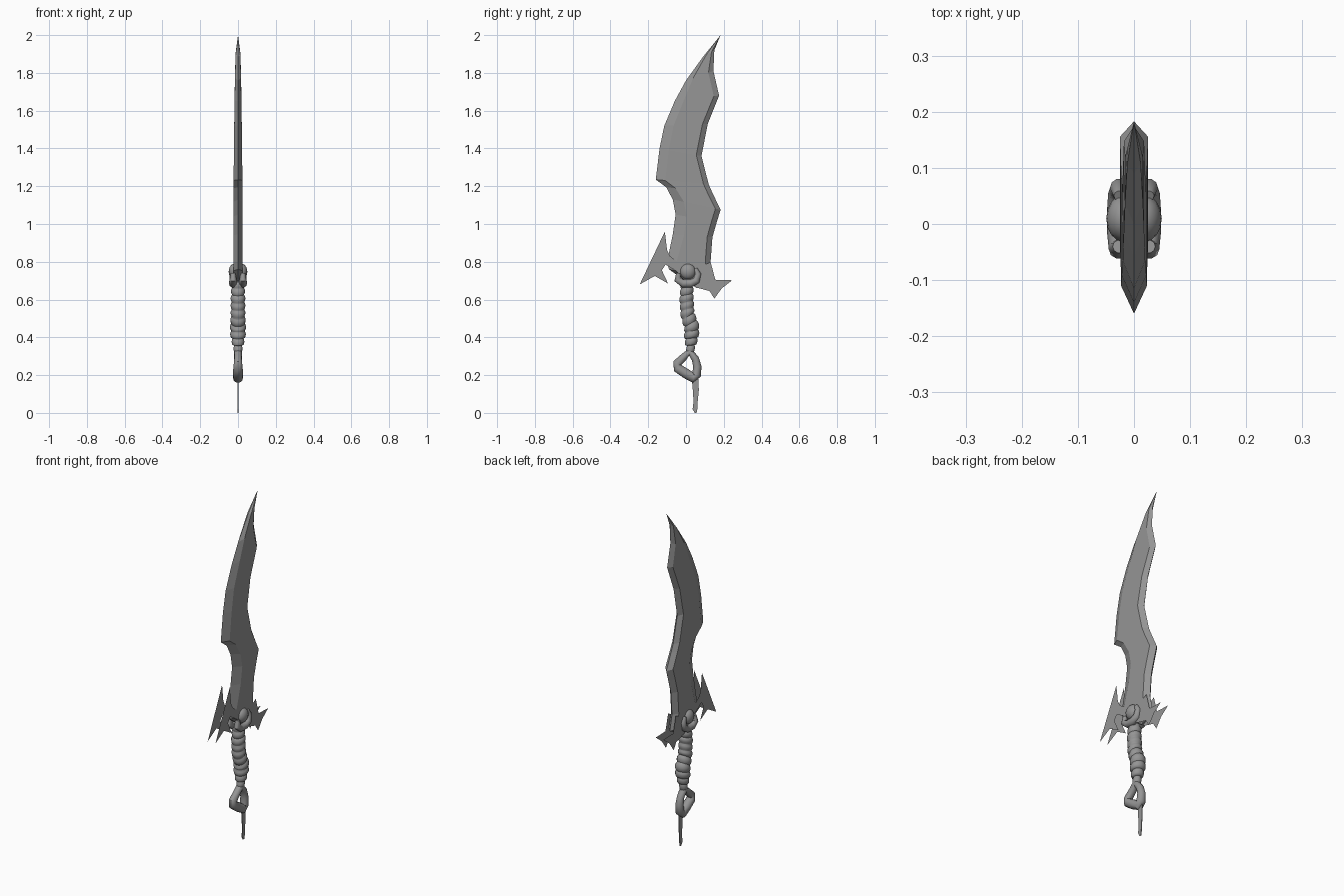
import bpy, bmesh, math, random
from mathutils import Vector

random.seed(4)
if "Cube" in bpy.data.objects:
    bpy.data.objects.remove(bpy.data.objects["Cube"])

steel = bpy.data.materials.new("grey_steel")
steel.use_nodes = True
steel.diffuse_color = (0.3, 0.3, 0.3, 1)
steel.node_tree.nodes["Principled BSDF"].inputs["Base Color"].default_value = (0.3, 0.3, 0.3, 1)


def finish(name, bm, smooth=False):
    """Turn a bmesh into a named, coloured object."""
    bmesh.ops.recalc_face_normals(bm, faces=bm.faces)
    mesh = bpy.data.meshes.new(name)
    bm.to_mesh(mesh)
    bm.free()
    mesh.materials.append(steel)
    obj = bpy.data.objects.new(name, mesh)
    bpy.context.collection.objects.link(obj)
    if smooth:
        bpy.ops.object.select_all(action="DESELECT")
        obj.select_set(True)
        bpy.context.view_layer.objects.active = obj
        bpy.ops.object.shade_smooth_by_angle(angle=math.radians(50))
    return obj


def bridge(bm, rings, closed=False):
    """Skin a list of equal vertex rings."""
    n = len(rings[0])
    for a, b in zip(rings, rings[1:] + rings[:1] if closed else rings[1:]):
        for i in range(n):
            j = (i + 1) % n
            bm.faces.new((a[i], a[j], b[j], b[i]))
    if not closed:
        bm.faces.new(rings[0])
        bm.faces.new(rings[-1])


def bevelled_plate(name, outline, half, inset):
    """Sharp-rimmed plate: outline on the centre plane, inset faces on both sides."""
    bm = bmesh.new()
    for side in (1, -1):
        face = bm.faces.new([bm.verts.new((0, y, z)) for y, z in outline])
        bmesh.ops.inset_region(bm, faces=[face], thickness=inset, use_even_offset=False)
        for v in face.verts:
            v.co.x = side * half
    bmesh.ops.remove_doubles(bm, verts=bm.verts, dist=0.0005)
    bmesh.ops.triangulate(bm, faces=[f for f in bm.faces if len(f.verts) > 4])
    return finish(name, bm)


def tube(name, path, radii, sides=12, closed=False, tilt=0.0):
    """Round tube along a path, with a radius for each point."""
    bm = bmesh.new()
    pts = [Vector(p) for p in path]
    n, rings = len(pts), []
    for i, p in enumerate(pts):
        before = pts[i - 1] if closed or i else p
        after = pts[(i + 1) % n] if closed or i < n - 1 else p
        t = (after - before).normalized()
        u = Vector((1, 0, 0)) if abs(t.x) < 0.9 else Vector((0, 1, 0))
        u = (u - t * u.dot(t)).normalized()
        w = t.cross(u)
        ring = []
        for k in range(sides):
            a = math.tau * k / sides
            d = u * math.cos(a) + w * math.sin(a)
            ring.append(bm.verts.new(p + d * radii[i] + t * tilt * math.sin(a) * radii[i]))
        rings.append(ring)
    bridge(bm, rings, closed)
    return finish(name, bm, True)


# Blade: stations of (cutting edge y, z, spine y, z, half thickness, edge bevel)
stations = [
    (0.09, 1.885, 0.15, 1.92, 0.012, 0.02), (0, 1.76, 0.145, 1.81, 0.016, 0.04),
    (-0.06, 1.65, 0.175, 1.68, 0.018, 0.05), (-0.115, 1.52, 0.115, 1.53, 0.02, 0.05),
    (-0.14, 1.4, 0.082, 1.36, 0.022, 0.05), (-0.16, 1.235, 0.12, 1.21, 0.023, 0.05),
    (-0.105, 1.195, 0.14, 1.165, 0.024, 0.05), (-0.07, 1.13, 0.183, 1.075, 0.025, 0.06),
    (-0.055, 1.05, 0.163, 1.01, 0.025, 0.06), (-0.07, 0.945, 0.14, 0.93, 0.025, 0.06),
    (-0.1, 0.8, 0.13, 0.8, 0.025, 0.05), (-0.09, 0.76, 0.15, 0.71, 0.025, 0.04),
    (-0.02, 0.71, 0.06, 0.66, 0.025, 0.02)]
bm = bmesh.new()
tip = bm.verts.new((0, 0.183, 2.0))
rings = []
for ly, lz, ry, rz, h, bevel in stations:
    left, right = Vector((0, ly, lz)), Vector((0, ry, rz))
    across = (right - left).normalized()
    a, b = left + across * bevel, right - across * min(0.028, 0.25 * (right - left).length)
    x = Vector((h, 0, 0))
    rings.append([bm.verts.new(p) for p in (left, a + x, b + x, right, b - x, a - x)])
bridge(bm, rings)
bm.faces.ensure_lookup_table()
bmesh.ops.delete(bm, geom=[f for f in bm.faces if set(f.verts) == set(rings[0])], context="FACES_ONLY")
for i in range(6):
    bm.faces.new((tip, rings[0][i], rings[0][(i + 1) % 6]))
finish("blade", bm)

# Guard: barbed fin in front, two-pointed spur behind
bevelled_plate("guard_front_fin", [
    (-0.112, 0.96), (-0.245, 0.68), (-0.165, 0.725), (-0.095, 0.685), (-0.128, 0.755),
    (-0.108, 0.785), (-0.05, 0.75), (-0.03, 0.79), (-0.085, 0.83), (-0.1, 0.86)], 0.025, 0.018)
bevelled_plate("guard_back_spur", [
    (0.13, 0.8), (0.155, 0.705), (0.245, 0.702), (0.19, 0.66), (0.15, 0.605),
    (0.125, 0.645), (0.05, 0.665), (0.02, 0.74)], 0.025, 0.015)

# Collar: round boss and curled band on each side
for side, label in ((1, "left"), (-1, "right")):
    bm = bmesh.new()
    bmesh.ops.create_uvsphere(bm, u_segments=16, v_segments=10, radius=0.042)
    for v in bm.verts:
        v.co = Vector((v.co.x * 0.75 + side * 0.018, v.co.y + 0.01, v.co.z + 0.748))
    finish(label + "_collar_boss", bm, True)
    curl = [(-0.04, 0.74), (-0.045, 0.705), (-0.015, 0.685), (0.025, 0.685),
            (0.055, 0.7), (0.064, 0.735), (0.05, 0.765)]
    tube(label + "_collar_band", [(side * 0.026, y, z) for y, z in curl],
         [0.012, 0.019, 0.022, 0.022, 0.02, 0.017, 0.01], 10)

# Grip: crooked handle wrapped in uneven bands
spine = [(0.005, 0.70), (0.003, 0.60), (0.008, 0.52), (0.03, 0.455), (0.03, 0.40), (0.022, 0.32)]


def spine_y(z):
    for (y0, z0), (y1, z1) in zip(spine, spine[1:]):
        if z >= z1:
            return y0 + (y1 - y0) * (z0 - z) / (z0 - z1)
    return spine[-1][0]


path, radii = [], []
wraps = 10
top, height = 0.70, 0.38
for i in range(wraps):
    fat = 0.037 + 0.004 * math.sin(math.pi * i / wraps) + random.uniform(-0.002, 0.002)
    fat -= 0.007 * max(0, i - 7)
    for t, r in ((0.02, 0.86), (0.25, 0.98), (0.5, 1.0), (0.75, 0.97), (0.96, 0.86)):
        z = top - height * (i + t) / wraps
        path.append((0, spine_y(z), z))
        radii.append(fat * r)
tube("wrapped_grip", path, radii, 14, tilt=0.2)

# Pommel: bent triangular loop
loop = [(0.02, 0.325), (-0.012, 0.295), (-0.048, 0.262), (-0.045, 0.238), (0, 0.208),
        (0.04, 0.185), (0.056, 0.2), (0.06, 0.245), (0.05, 0.285)]
tube("pommel_loop", [(0, y, z) for y, z in loop],
     [0.022, 0.02, 0.022, 0.025, 0.026, 0.026, 0.024, 0.022, 0.02], 12, closed=True)

# Ribbon: thin cloth strip hanging from the pommel
bm = bmesh.new()
strip = [(0.03, 0.065, 0.19), (0.036, 0.068, 0.12), (0.04, 0.062, 0.06), (0.035, 0.06, 0.02), (0.046, 0.056, 0)]
bridge(bm, [[bm.verts.new((x, y, z)) for x, y in
             ((-0.002, y0), (0.002, y0), (0.002, y1), (-0.002, y1))] for y0, y1, z in strip])
finish("hanging_ribbon", bm)
